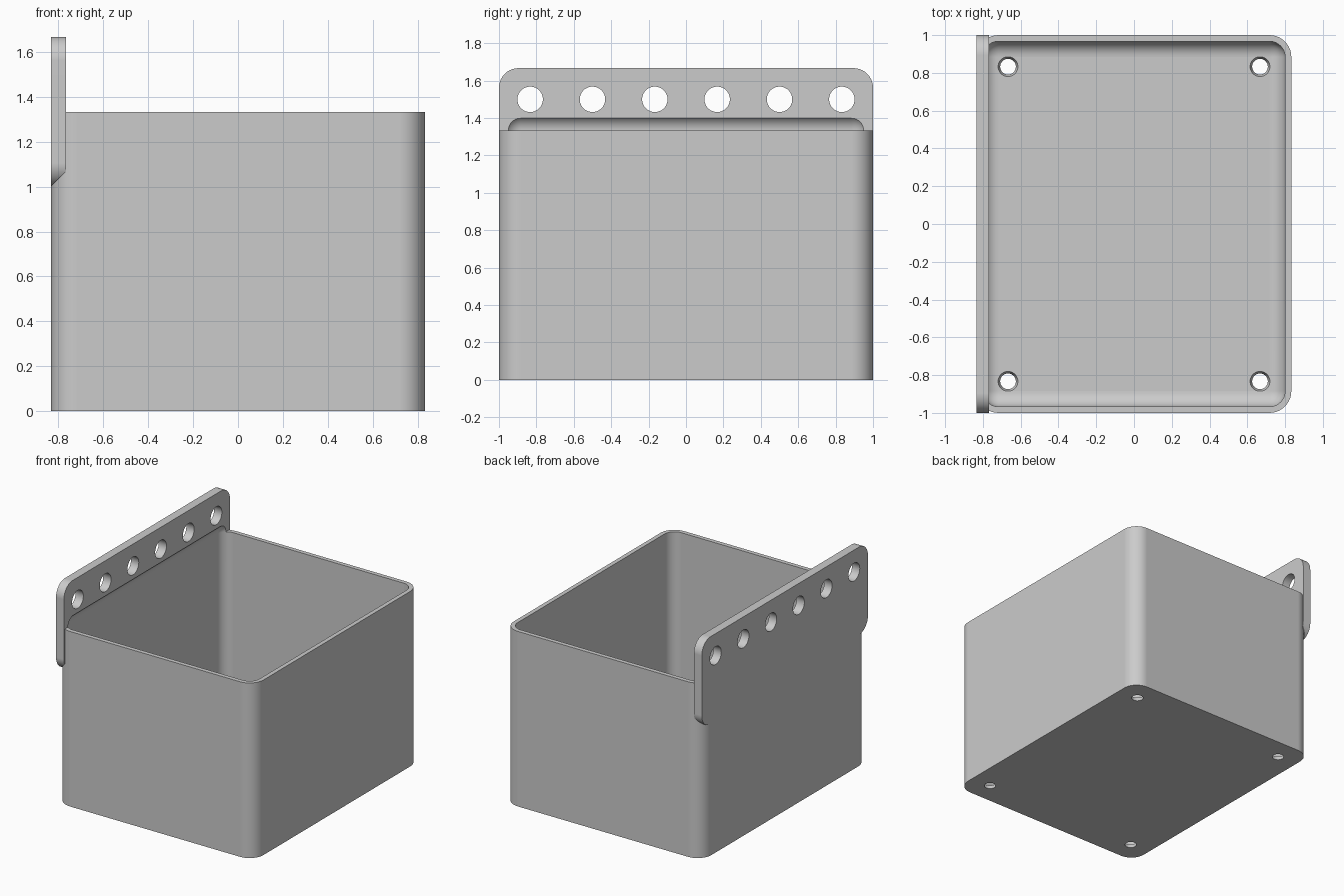
import bpy, bmesh, math
from mathutils import Matrix, Vector

old = bpy.data.objects.get("Cube")
if old:
    bpy.data.objects.remove(old, do_unlink=True)

HX, HY, RIM, WALL = 0.833, 1.0, 1.333, 0.033
FILLET = 0.083
PLATE_IN = -0.767

grey = bpy.data.materials.new("light_grey_plastic")
grey.use_nodes = True
colour = (0.6, 0.6, 0.6, 1)
grey.diffuse_color = colour
grey.node_tree.nodes["Principled BSDF"].inputs["Base Color"].default_value = colour


def finish(bm, name):
    bmesh.ops.recalc_face_normals(bm, faces=bm.faces)
    mesh = bpy.data.meshes.new(name)
    bm.to_mesh(mesh)
    bm.free()
    mesh.materials.append(grey)
    obj = bpy.data.objects.new(name, mesh)
    bpy.context.collection.objects.link(obj)
    return obj


def rounded_box(lo, hi, radius, axis=None):
    """Box with its edges along one axis rounded, or all edges if axis is None."""
    lo, hi = Vector(lo), Vector(hi)
    bm = bmesh.new()
    bmesh.ops.create_cube(bm, size=1)
    bmesh.ops.scale(bm, vec=hi - lo, verts=bm.verts)
    bmesh.ops.translate(bm, vec=(lo + hi) / 2, verts=bm.verts)
    edges = [e for e in bm.edges if axis is None or
             abs((e.verts[0].co - e.verts[1].co).normalized()[axis]) > 0.9]
    bmesh.ops.bevel(bm, geom=edges, offset=radius, offset_type='OFFSET',
                    segments=10, profile=0.5, affect='EDGES')
    return bm


def combine(target, tool, operation):
    mod = target.modifiers.new(operation.lower(), 'BOOLEAN')
    mod.operation, mod.solver, mod.object = operation, 'EXACT', tool
    bpy.context.view_layer.objects.active = target
    bpy.ops.object.modifier_apply(modifier=mod.name)
    bpy.data.objects.remove(tool, do_unlink=True)


# Outer shell of the bin
bin_body = finish(rounded_box((-HX, -HY, 0), (HX, HY, RIM), FILLET + WALL, axis=2),
                  "bin_with_hanging_plate")

# Hanging plate, with its lower inside edge cut at 45 degrees
bm = rounded_box((-HX, -HY, 1.0), (PLATE_IN, HY, 1.667), 0.105, axis=0)
bmesh.ops.bisect_plane(bm, geom=bm.verts[:] + bm.edges[:] + bm.faces[:],
                       plane_co=(-HX, 0, 1.001), plane_no=(1, 0, -1), clear_outer=True)
bmesh.ops.holes_fill(bm, edges=[e for e in bm.edges if e.is_boundary])
combine(bin_body, finish(bm, "hanging_plate"), 'UNION')

# Filleted cavity, rising past the rim into the plate
cavity = rounded_box((-HX + WALL, -HY + WALL, WALL),
                     (HX - WALL, HY - WALL, RIM + FILLET), FILLET)
combine(bin_body, finish(cavity, "cavity_cutter"), 'DIFFERENCE')

# Tapered drain holes in the floor and a row of holes in the plate
bm = bmesh.new()
for x in (-0.667, 0.667):
    for y in (-0.833, 0.833):
        bmesh.ops.create_cone(bm, cap_ends=True, segments=32, radius1=0.041, radius2=0.053,
                              depth=0.036, matrix=Matrix.Translation((x, y, WALL / 2)))
for i in range(6):
    place = Matrix.Translation((-0.8, (i - 2.5) / 3, 1.5)) @ Matrix.Rotation(math.pi / 2, 4, 'Y')
    bmesh.ops.create_cone(bm, cap_ends=True, segments=48, radius1=0.068, radius2=0.068,
                          depth=0.2, matrix=place)
combine(bin_body, finish(bm, "hole_cutter"), 'DIFFERENCE')

# Smooth rounded corners, crisp edges
bpy.ops.object.select_all(action='DESELECT')
bin_body.select_set(True)
bpy.context.view_layer.objects.active = bin_body
bpy.ops.object.shade_smooth_by_angle(angle=math.radians(30))
weighted = bin_body.modifiers.new("weighted_normals", 'WEIGHTED_NORMAL')
weighted.keep_sharp = True
